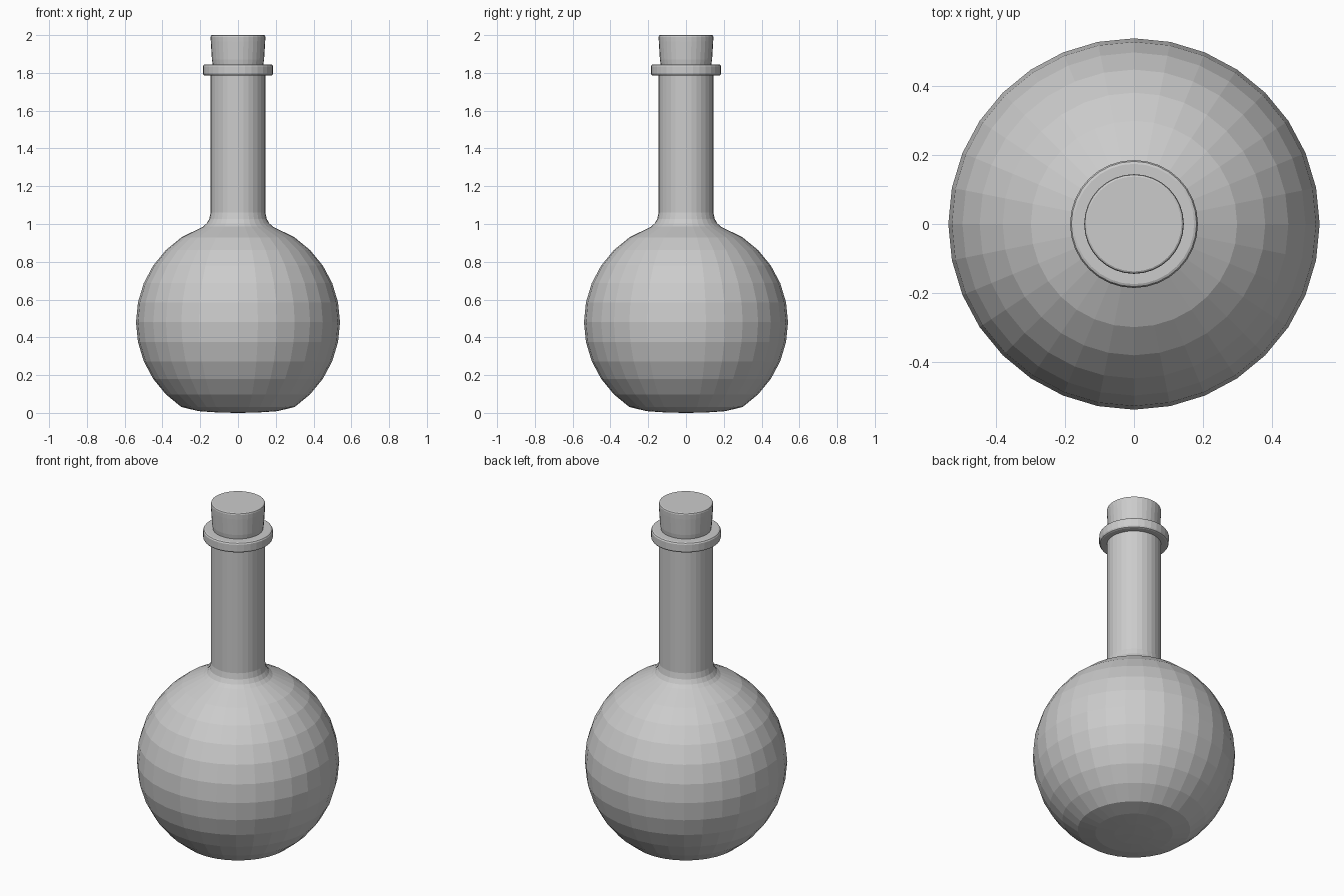
import bpy
import bmesh
from math import sin, cos, radians, tau

if "Cube" in bpy.data.objects:
    bpy.data.objects.remove(bpy.data.objects["Cube"])

SIDES = 32


def lathe(name, profile):
    """Revolve (radius, height) points around z; radius 0 makes a pole."""
    bm = bmesh.new()
    verts = [bm.verts.new((r, 0, z)) for r, z in profile]
    edges = [bm.edges.new(pair) for pair in zip(verts, verts[1:])]
    bmesh.ops.spin(bm, geom=verts + edges, cent=(0, 0, 0), axis=(0, 0, 1),
                   angle=tau, steps=SIDES, use_duplicate=False)
    bmesh.ops.remove_doubles(bm, verts=bm.verts, dist=0.0005)
    bmesh.ops.recalc_face_normals(bm, faces=bm.faces)
    mesh = bpy.data.meshes.new(name)
    bm.to_mesh(mesh)
    bm.free()
    obj = bpy.data.objects.new(name, mesh)
    bpy.context.collection.objects.link(obj)
    return obj


# Flask: slightly flattened base, round bulb, flared shoulder, neck and lip
R, CENTRE = 0.54, 0.48
bulb = [(R * cos(radians(a * 11.25)), CENTRE + R * sin(radians(a * 11.25)))
        for a in range(-5, 6)]
base = [(0, 0), (0.105, 0.002), (0.207, 0.009)]
shoulder = [(0.185, 0.986), (0.166, 1.003), (0.152, 1.027), (0.145, 1.06)]
lip = [(0.145, 1.785), (0.175, 1.785), (0.182, 1.788), (0.186, 1.796),
       (0.186, 1.835), (0.182, 1.842), (0.175, 1.845), (0.132, 1.845)]
inside = [(0.128, 1.84), (0.125, 1.70), (0, 1.70)]
lathe("flask", base + bulb + shoulder + lip + inside)

# Tapered stopper with a softened top rim
lathe("stopper", [(0, 1.71), (0.123, 1.71), (0.134, 1.845), (0.138, 1.87),
                  (0.144, 1.965), (0.145, 1.99), (0.143, 1.997),
                  (0.138, 2.0), (0, 2.0)])
